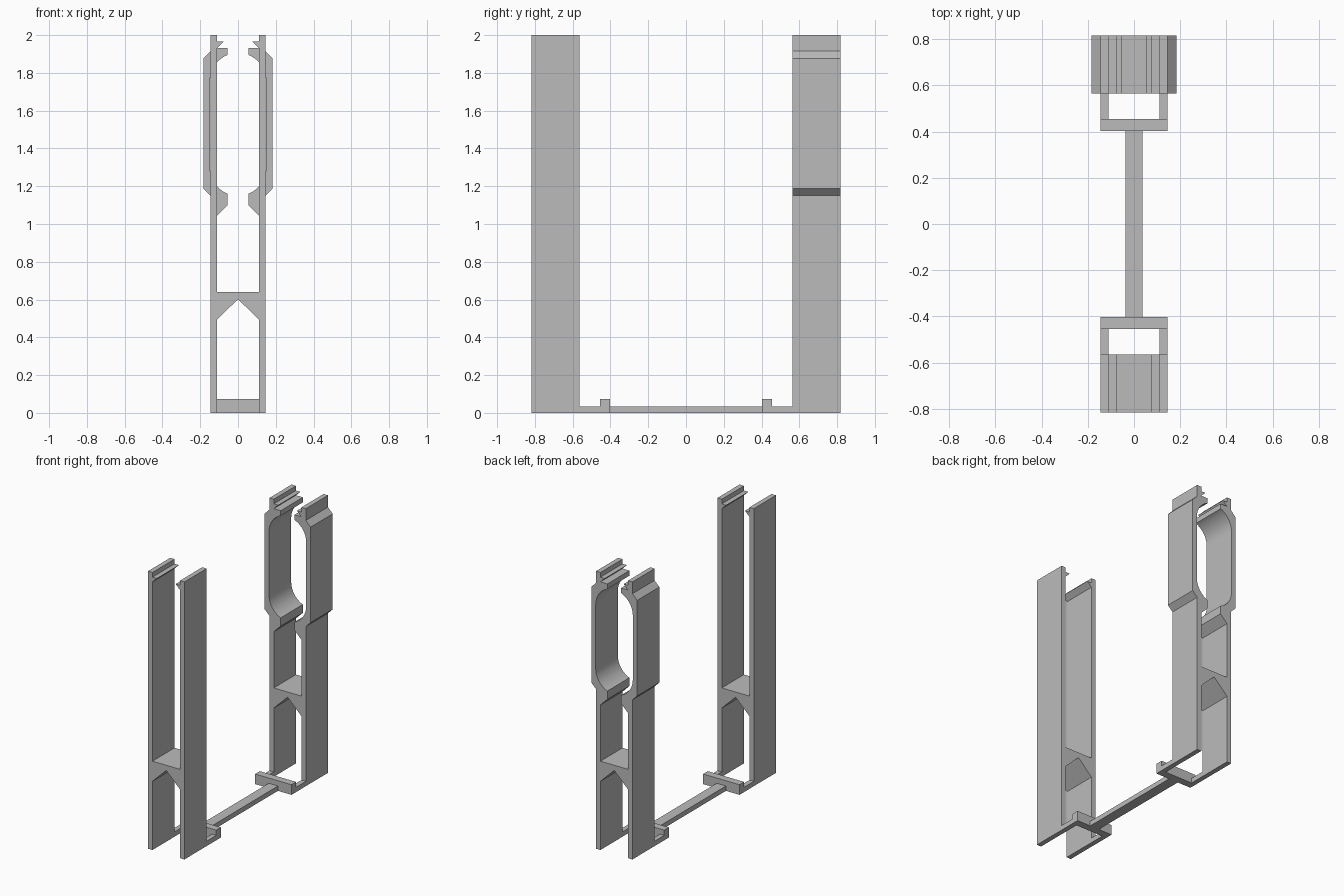
import bpy, bmesh, math

cube = bpy.data.objects.get("Cube")
if cube:
    bpy.data.objects.remove(cube, do_unlink=True)

grey = bpy.data.materials.new("Light grey plastic")
grey.use_nodes = True
colour = (0.5, 0.5, 0.5, 1)
grey.diffuse_color = colour
grey.node_tree.nodes["Principled BSDF"].inputs["Base Color"].default_value = colour

INNER, OUTER = 0.11, 0.145      # wall faces
NEAR, FAR = 0.565, 0.817        # tower extent from the middle
STRIP = 0.035                   # height of the base strips


def finish(name, bm):
    bmesh.ops.recalc_face_normals(bm, faces=bm.faces)
    mesh = bpy.data.meshes.new(name)
    bm.to_mesh(mesh)
    bm.free()
    mesh.materials.append(grey)
    obj = bpy.data.objects.new(name, mesh)
    bpy.context.collection.objects.link(obj)
    return obj


def box(name, x0, x1, y0, y1, z0, z1):
    bm = bmesh.new()
    bmesh.ops.create_cube(bm, size=1)
    for v in bm.verts:
        v.co = (x1 if v.co.x > 0 else x0, y1 if v.co.y > 0 else y0,
                z1 if v.co.z > 0 else z0)
    return finish(name, bm)


def extrude_profile(name, half, y0, y1):
    """Mirror a half outline that starts and ends on x = 0, then extrude it along y."""
    outline = half + [(-x, z) for x, z in reversed(half) if x > 0]
    bm = bmesh.new()
    face = bm.faces.new([bm.verts.new((x, y0, z)) for x, z in outline])
    ext = bmesh.ops.extrude_face_region(bm, geom=[face])
    new = [v for v in ext["geom"] if isinstance(v, bmesh.types.BMVert)]
    bmesh.ops.translate(bm, verts=new, vec=(0, y1 - y0, 0))
    return finish(name, bm)


def arc(cz, radius, a0, a1, steps=10):
    """Points of a circle about x = 0, angles from the +x direction."""
    angles = [math.radians(a0 + (a1 - a0) * i / steps) for i in range(steps + 1)]
    return [(radius * math.cos(a), cz + radius * math.sin(a)) for a in angles]


# Shared outline pieces: notched brace, wall foot, top edge with barbed hook
foot = [(0, 0.602), (INNER, 0.495), (INNER, 0), (OUTER, 0)]
top = [(OUTER, 2), (INNER, 2), (INNER, 1.966), (0.075, 1.966), (INNER, 1.932)]
brace_top = [(INNER, 0.64), (0, 0.64)]

# Rear tower: outer bulge and rounded pocket held between claws
bulge = [(OUTER, 1.15), (0.183, 1.188), (0.183, 1.877), (OUTER, 1.915)]
upper_claw = [(0.055, 1.932)]
pocket = arc(1.758, 0.148, 68, 0) + arc(1.297, 0.148, 0, -68)
lower_claw = [(0.055, 1.1), (INNER, 1.045)]

extrude_profile("front_tower", foot + top + brace_top, -FAR, -NEAR)
extrude_profile("rear_tower", foot + bulge + top + upper_claw + pocket
                + lower_claw + brace_top, NEAR, FAR)

# Base: side strips and a raised cross bar at each end, joined by a rod
for end, s in (("front", -1), ("rear", 1)):
    box(end + "_cross_bar", -OUTER, OUTER, *sorted((s * 0.402, s * 0.455)), 0, 0.073)
    for side, m in (("left", 1), ("right", -1)):
        box(f"{end}_{side}_strip", *sorted((m * INNER, m * OUTER)),
            *sorted((s * 0.455, s * NEAR)), 0, STRIP)
box("connecting_rod", -0.037, 0.037, -0.402, 0.402, 0, STRIP)
